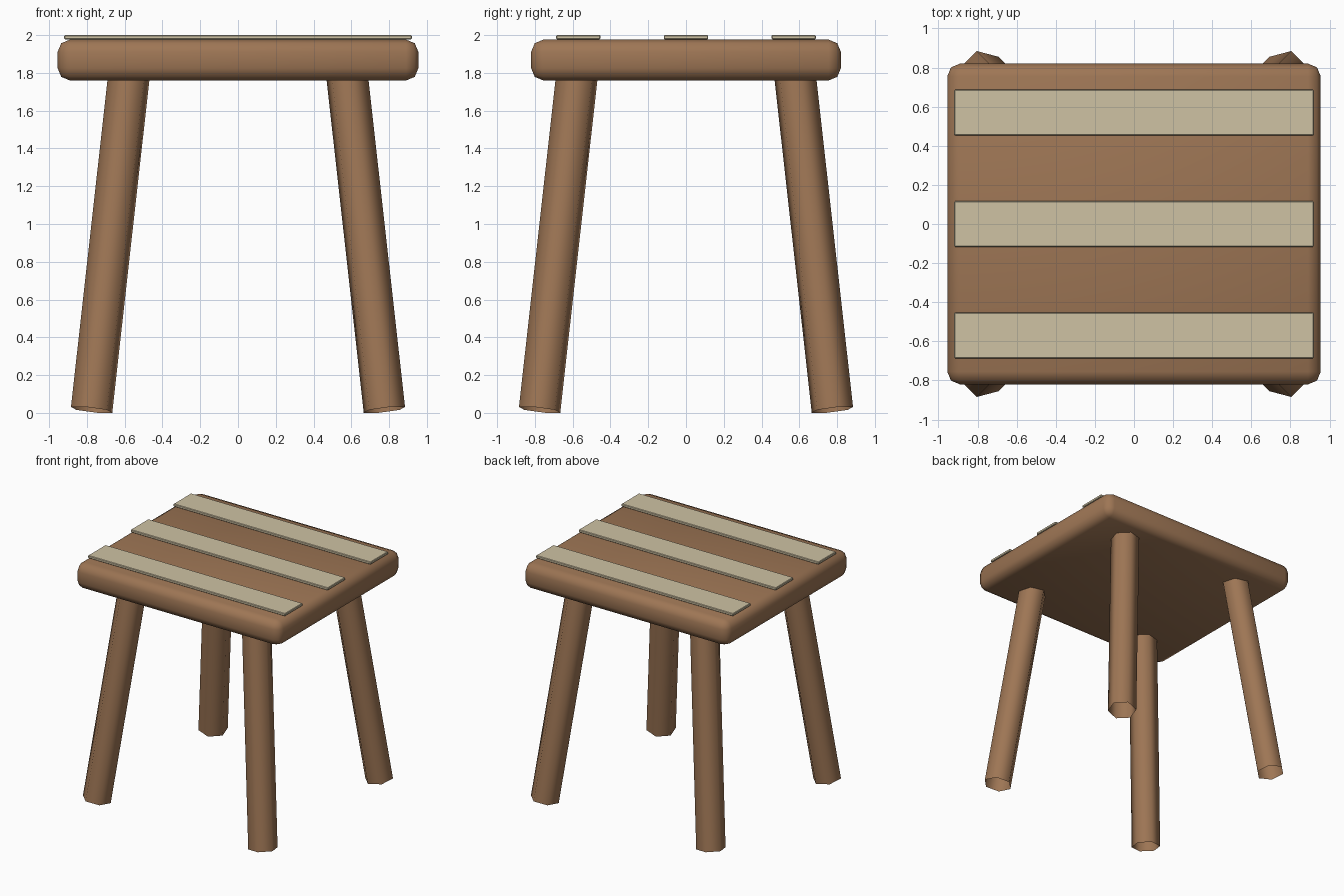
import bpy, bmesh
from math import radians
from mathutils import Vector, Matrix

if "Cube" in bpy.data.objects:
    bpy.data.objects.remove(bpy.data.objects["Cube"])


def material(name, color):
    m = bpy.data.materials.new(name)
    m.diffuse_color = (*color, 1)
    m.use_nodes = True
    m.node_tree.nodes["Principled BSDF"].inputs["Base Color"].default_value = m.diffuse_color
    return m


WOOD = material("brown_wood", (0.34, 0.18, 0.09))
PALE = material("pale_wood", (0.62, 0.54, 0.37))


def finish(name, bm, mat, angle):
    me = bpy.data.meshes.new(name)
    bm.to_mesh(me)
    bm.free()
    me.materials.append(mat)
    ob = bpy.data.objects.new(name, me)
    bpy.context.collection.objects.link(ob)
    bpy.ops.object.select_all(action='DESELECT')
    ob.select_set(True)
    bpy.context.view_layer.objects.active = ob
    bpy.ops.object.shade_smooth_by_angle(angle=radians(angle))
    return ob


def rounded_box(name, size, center, bevel, segments, mat, angle):
    bm = bmesh.new()
    bmesh.ops.create_cube(bm, size=1)
    bmesh.ops.scale(bm, vec=size, verts=bm.verts)
    bmesh.ops.translate(bm, vec=center, verts=bm.verts)
    bmesh.ops.bevel(bm, geom=bm.edges[:], offset=bevel, segments=segments,
                    profile=0.5, affect='EDGES')
    return finish(name, bm, mat, angle)


def leg(name, sx, sy):
    # Open six-sided tube, splayed outwards, one flat facing the corner
    foot = Vector((sx * 0.775, sy * 0.775, 0.016))
    top = Vector((sx * 0.569, sy * 0.569, 1.86))
    axis = (top - foot).normalized()
    side = Vector((-sy, sx, 0)).normalized()
    out = side.cross(axis)
    rot = Matrix((side, out, axis)).transposed().to_4x4()
    bm = bmesh.new()
    bmesh.ops.create_cone(bm, cap_ends=False, segments=6, radius1=0.114,
                          radius2=0.114, depth=(top - foot).length)
    # align a corner of the tube with the sideways direction
    v = bm.verts[:][0].co
    turn = Vector((v.x, v.y)).angle_signed(Vector((1, 0)))
    bm.transform(Matrix.Translation((foot + top) / 2) @ rot
                 @ Matrix.Rotation(-turn, 4, 'Z'))
    return finish(name, bm, WOOD, 65)


# Thick seat with rounded edges
rounded_box("seat", (1.91, 1.64, 0.216), (0, 0, 1.868), 0.065, 2, WOOD, 50)

# Three pale slats across the seat
for name, y in (("front_slat", -0.57), ("middle_slat", 0), ("back_slat", 0.57)):
    rounded_box(name, (1.84, 0.234, 0.022), (0, y, 1.989), 0.004, 1, PALE, 30)

# Four splayed legs
for sy, fb in ((-1, "front"), (1, "back")):
    for sx, lr in ((-1, "left"), (1, "right")):
        leg(f"{fb}_{lr}_leg", sx, sy)
